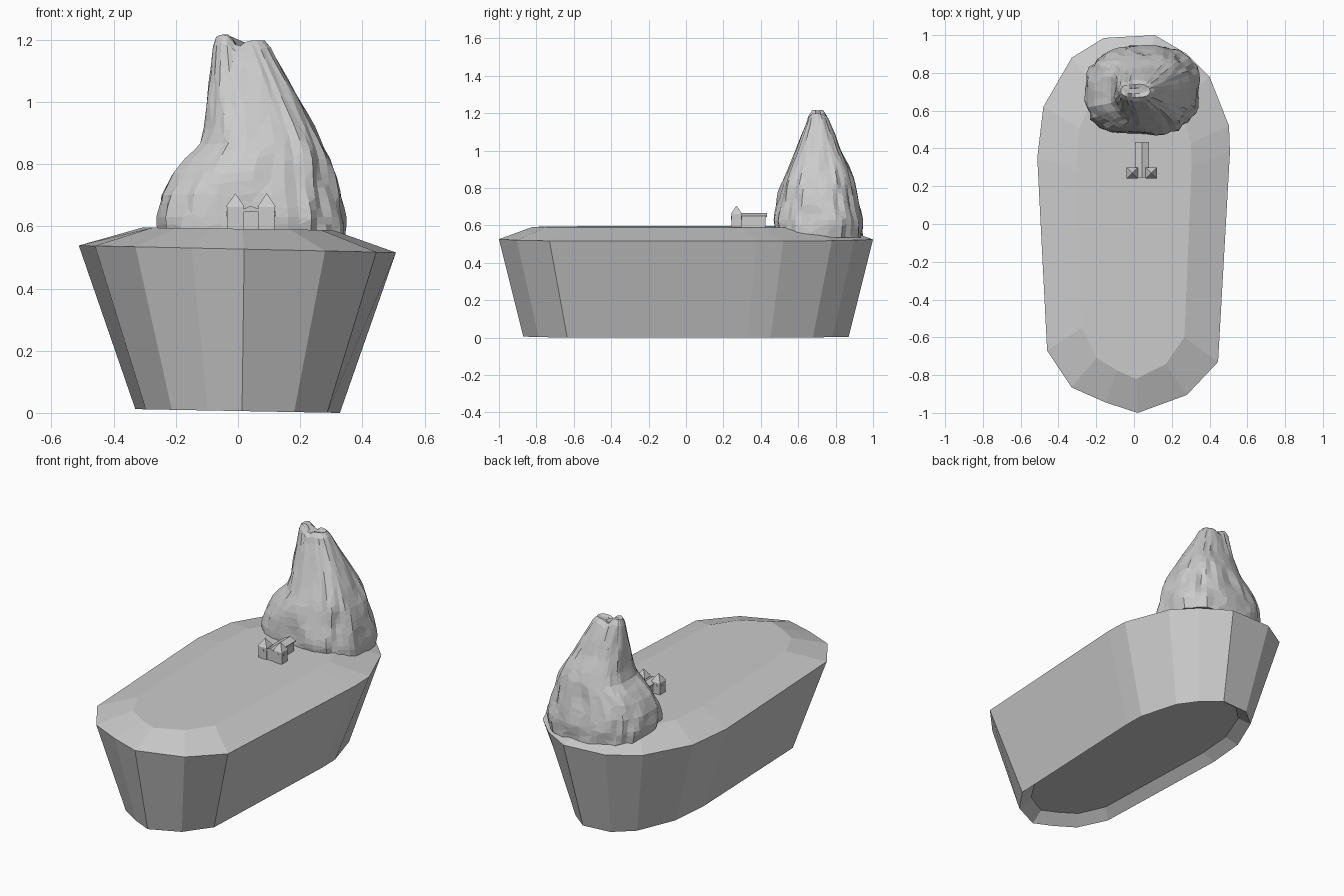
import bpy, bmesh, math
from mathutils import Vector, noise

if "Cube" in bpy.data.objects:
    bpy.data.objects.remove(bpy.data.objects["Cube"])


def finish(name, bm):
    bmesh.ops.recalc_face_normals(bm, faces=bm.faces)
    me = bpy.data.meshes.new(name)
    bm.to_mesh(me)
    bm.free()
    ob = bpy.data.objects.new(name, me)
    bpy.context.collection.objects.link(ob)
    return ob


def loft(name, rings):
    # skin closed rings of equal length and cap both ends
    bm = bmesh.new()
    vs = [[bm.verts.new(p) for p in r] for r in rings]
    n = len(vs[0])
    for a, b in zip(vs, vs[1:]):
        for i in range(n):
            j = (i + 1) % n
            bm.faces.new((a[i], a[j], b[j], b[i]))
    bm.faces.new(vs[0])
    bm.faces.new(vs[-1])
    return finish(name, bm)


def box(name, x0, x1, y0, y1, z0, z1, taper=1.0):
    cx, cy = (x0 + x1) / 2, (y0 + y1) / 2
    def ring(z, s):
        return [(cx + (x - cx) * s, cy + (y - cy) * s, z)
                for x, y in ((x0, y0), (x1, y0), (x1, y1), (x0, y1))]
    return loft(name, [ring(z0, 1), ring(z1, taper)])


# island: rim outline, scaled for the base and the plateau
RIM = [(.02, -1), (.28, -.905), (.445, -.73), (.508, .38), (.503, .52), (.4, .78),
       (.28, .9), (.11, 1), (-.16, .985), (-.33, .88), (-.48, .62), (-.512, .35),
       (-.46, -.67), (-.33, -.865), (-.15, -.945)]


def outline(sx, sy, zf):
    return [(x * sx, y * sy, zf(x)) for x, y in RIM]


base_z = lambda x: 0.006 - 0.012 * x
loft("island", [
    outline(.53, .80, lambda x: .06),
    outline(.645, .87, base_z),
    outline(1, 1, lambda x: .527 - .022 * x),
    outline(.60, .82, lambda x: .592 - .008 * x)])

# mountain: z, x range, y range of each level
LEVELS = [(.535, -.245, .345, .475, .945), (.62, -.262, .348, .468, .948),
          (.70, -.25, .335, .478, .93), (.77, -.215, .315, .495, .915),
          (.82, -.175, .30, .51, .905), (.86, -.13, .28, .525, .895),
          (.92, -.11, .25, .55, .87), (1.0, -.10, .205, .585, .83),
          (1.08, -.09, .16, .615, .80), (1.14, -.085, .125, .64, .775),
          (1.175, -.08, .105, .65, .76), (1.197, -.07, .085, .67, .74)]


def level(z):
    for a, b in zip(LEVELS, LEVELS[1:]):
        if z <= b[0] + 1e-6:
            t = (z - a[0]) / (b[0] - a[0])
            return [p + (q - p) * t for p, q in zip(a, b)]
    return LEVELS[-1]


rings = []
for k in range(29):
    z, x0, x1, y0, y1 = level(.535 + .662 * k / 28)
    ring = []
    for i in range(44):
        a = 2 * math.pi * i / 44
        c, s = math.cos(a), math.sin(a)
        e = 0.76
        ux = math.copysign(abs(c) ** e, c)
        uy = math.copysign(abs(s) ** e, s)
        # near-vertical crags from stretched noise
        d = .045 * noise.noise(Vector((c * 2.6, s * 2.6, z * 4)))
        d += .07 * noise.noise(Vector((c * 6 + 3, s * 6, z * 7)))
        d = 1 + d - .015
        x = (x0 + x1) / 2 + (x1 - x0) / 2 * ux * d
        y = (y0 + y1) / 2 + (y1 - y0) / 2 * uy * d
        # twin summits
        lift = .02 * math.exp(-((x + .05) / .03) ** 2) - .02 * math.exp(-(x / .02) ** 2)
        ring.append((x, y, z + lift * max(0, (z - 1.1) / .1)))
    rings.append(ring)
z = 1.205
top = []
for x, y, h in rings[-1]:
    lift = .013 * math.exp(-((x + .045) / .03) ** 2) - .03 * math.exp(-((x - .005) / .02) ** 2)
    lift -= .014 * (x > .02)
    top.append((x * .8 - .003, .705 + (y - .705) * .4, z + lift))
mountain = loft("mountain", rings + [top])
mod = mountain.modifiers.new("facets", 'DECIMATE')
mod.ratio = .5


# castle
def disc(name, centre, radius, depth, axis):
    bpy.ops.mesh.primitive_cylinder_add(vertices=12, radius=radius, depth=depth, location=centre)
    ob = bpy.context.object
    ob.name = name
    ob.rotation_euler = (math.pi / 2, 0, 0) if axis == 'y' else (0, math.pi / 2, 0)


R, TY = .026, .27
for side, cx in (("left", -.009), ("right", .092)):
    box(side + "_tower", cx - R, cx + R, TY - R, TY + R, .58, .664)
    box(side + "_tower_roof", cx - .03, cx + .03, TY - .03, TY + .03, .662, .706, .02)
    for d in (-1, 1):
        disc(side + "_round_window", (cx, TY + d * R, .64), .009, .005, 'y')
        disc(side + "_round_window", (cx + d * R, TY, .64), .009, .005, 'x')


def prism(name, profile, y0, y1):
    loft(name, [[(x, y, z) for x, z in profile] for y in (y0, y1)])


# hall with low gabled roof
box("hall", .01, .073, .25, .425, .58, .65)
prism("hall_roof", [(.004, .646), (.079, .646), (.079, .65), (.0415, .666), (.004, .65)], .245, .433)

# arched hall windows on both long sides
for y in (.315, .34, .365):
    for x in (.01, .073):
        box("hall_window", x - .002, x + .002, y - .007, y + .007, .60, .613)
        disc("hall_window_arch", (x, y, .613), .007, .004, 'x')
